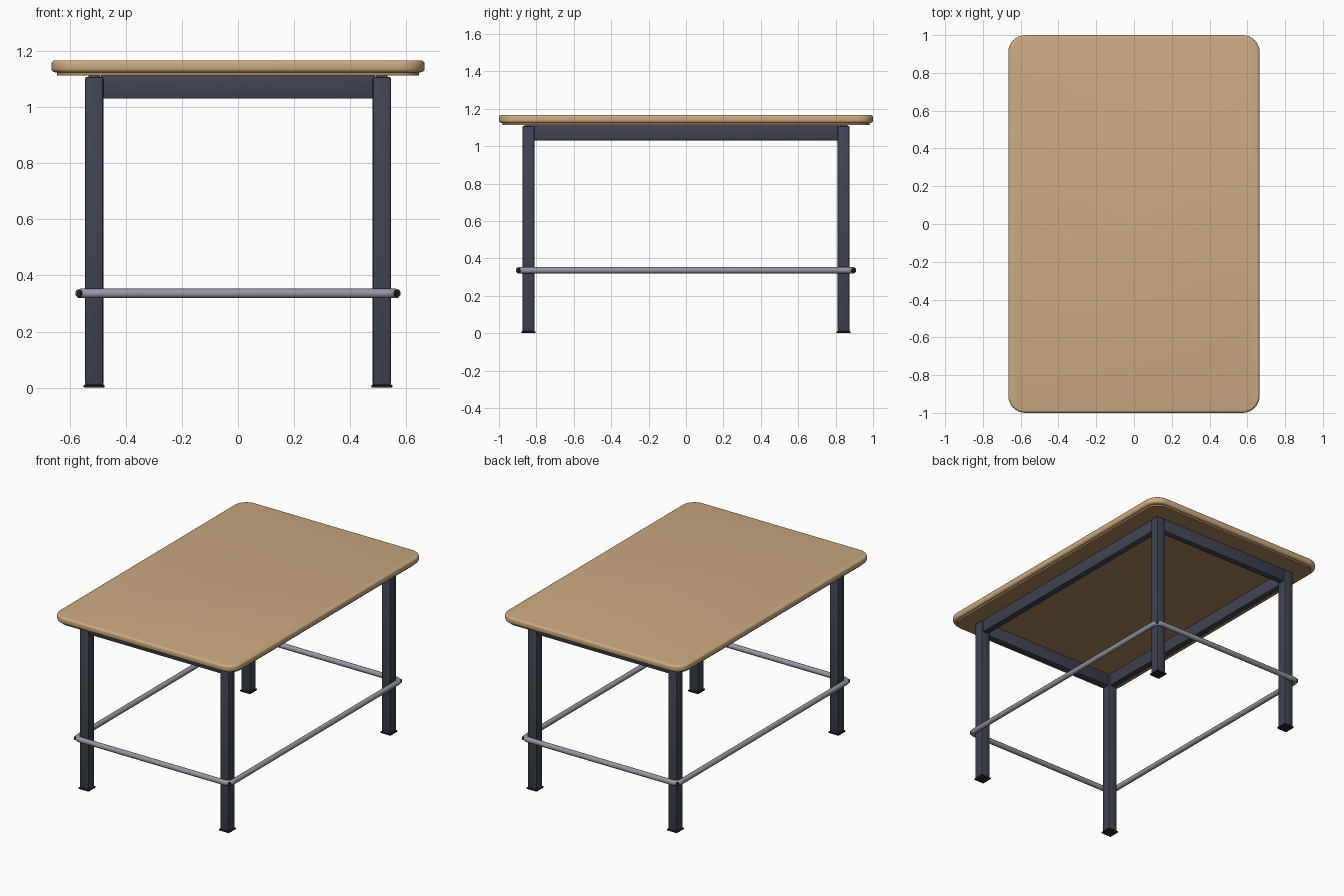
import bpy, bmesh, math
from mathutils import Vector

if "Cube" in bpy.data.objects:
    bpy.data.objects.remove(bpy.data.objects["Cube"])


def material(name, rgb):
    m = bpy.data.materials.new(name)
    m.diffuse_color = (*rgb, 1)
    m.use_nodes = True
    m.node_tree.nodes["Principled BSDF"].inputs["Base Color"].default_value = m.diffuse_color
    return m


WOOD = material("light wood", (0.60, 0.40, 0.22))
EDGE = material("brown wood", (0.40, 0.24, 0.105))
FRAME = material("navy steel", (0.052, 0.058, 0.085))
METAL = material("grey metal", (0.30, 0.31, 0.36))
BLACK = material("black rubber", (0.02, 0.021, 0.028))


def finish(obj, mat):
    obj.data.materials.append(mat)
    bpy.ops.object.select_all(action='DESELECT')
    obj.select_set(True)
    bpy.context.view_layer.objects.active = obj
    bpy.ops.object.shade_smooth_by_angle(angle=math.radians(35))
    return obj


def box(name, lo, hi, mat, corner=0.0, edge=0.0, segments=2):
    """Box with optional rounded vertical corners and softened edges."""
    bm = bmesh.new()
    bmesh.ops.create_cube(bm, size=1)
    lo, hi = Vector(lo), Vector(hi)
    for v in bm.verts:
        v.co = (lo + hi) / 2 + v.co * (hi - lo)
    if corner:
        upright = [e for e in bm.edges
                   if abs(e.verts[0].co.z - e.verts[1].co.z) > 1e-4]
        bmesh.ops.bevel(bm, geom=upright, offset=corner, segments=8,
                        profile=0.5, affect='EDGES')
    if edge:
        rim = [e for e in bm.edges if not corner
               or abs(e.verts[0].co.z - e.verts[1].co.z) < 1e-4]
        bmesh.ops.bevel(bm, geom=rim, offset=edge, segments=segments,
                        profile=0.5, affect='EDGES')
    me = bpy.data.meshes.new(name)
    bm.to_mesh(me)
    bm.free()
    obj = bpy.data.objects.new(name, me)
    bpy.context.collection.objects.link(obj)
    return finish(obj, mat)


# Table top with a slightly inset lower board
box("table_top", (-0.665, -1, 1.124), (0.665, 1, 1.167), WOOD, 0.09, 0.014, 4)
box("under_board", (-0.645, -0.98, 1.113), (0.645, 0.98, 1.126), EDGE, 0.08)

# Legs, feet and foot rail bolts at the four corners
LX, LY, HALF = 0.5125, 0.8425, 0.0325
RAIL_X, RAIL_Y, RAIL_Z, RAIL_R, BEND = 0.563, 0.893, 0.336, 0.017, 0.035
for sx, side in ((-1, "left"), (1, "right")):
    for sy, end in ((-1, "front"), (1, "back")):
        tag = f"{end}_{side}"
        x, y = sx * LX, sy * LY
        box("leg_" + tag, (x - HALF, y - HALF, 0.008),
            (x + HALF, y + HALF, 1.108), FRAME, 0, 0.008)
        box("foot_" + tag, (x - 0.0375, y - 0.0375, 0),
            (x + 0.0375, y + 0.0375, 0.011), BLACK, 0, 0.003, 1)
        out = Vector((sx, sy, 0)).normalized()
        mid = Vector((sx * (RAIL_X - 0.012), sy * (RAIL_Y - 0.012), RAIL_Z))
        bpy.ops.mesh.primitive_cylinder_add(
            vertices=16, radius=0.011, depth=0.046, location=mid,
            rotation=out.to_track_quat('Z', 'Y').to_euler())
        bolt = bpy.context.object
        bolt.name = "bolt_" + tag
        finish(bolt, BLACK)

# Aprons between the legs
for s, end in ((-1, "front"), (1, "back")):
    box("apron_" + end, (-0.49, s * LY - 0.021, 1.03),
        (0.49, s * LY + 0.021, 1.114), FRAME, 0, 0.005)
for s, side in ((-1, "left"), (1, "right")):
    box("apron_" + side, (s * LX - 0.021, -0.82, 1.03),
        (s * LX + 0.021, 0.82, 1.114), FRAME, 0, 0.005)

# Foot rail: one closed tube with rounded corners around the legs
path = []
for i, (sx, sy) in enumerate(((1, 1), (-1, 1), (-1, -1), (1, -1))):
    for k in range(7):
        a = math.pi / 2 * (i + k / 6)
        path.append((sx * (RAIL_X - BEND) + BEND * math.cos(a),
                     sy * (RAIL_Y - BEND) + BEND * math.sin(a), RAIL_Z))
curve = bpy.data.curves.new("foot_rail", 'CURVE')
curve.dimensions = '3D'
curve.bevel_depth = RAIL_R
curve.bevel_resolution = 4
spline = curve.splines.new('POLY')
spline.points.add(len(path) - 1)
for p, co in zip(spline.points, path):
    p.co = (*co, 1)
spline.use_cyclic_u = True
rail = bpy.data.objects.new("foot_rail", curve)
bpy.context.collection.objects.link(rail)
bpy.ops.object.select_all(action='DESELECT')
rail.select_set(True)
bpy.context.view_layer.objects.active = rail
bpy.ops.object.convert(target='MESH')
finish(bpy.context.object, METAL)
